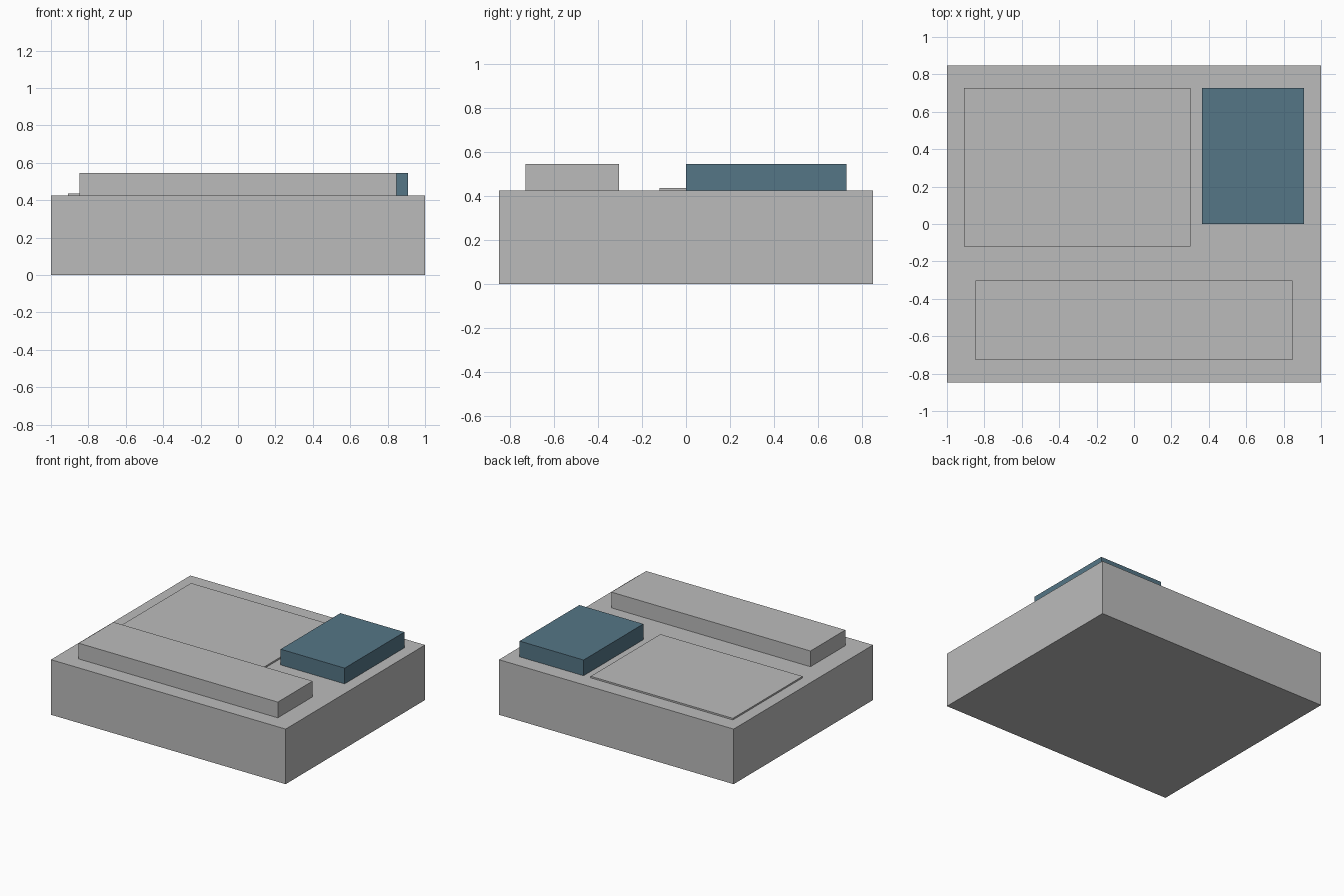
import bpy

if "Cube" in bpy.data.objects:
    bpy.data.objects.remove(bpy.data.objects["Cube"])

U = 1 / 33  # layout module: the base is 66 modules wide


def material(name, rgb):
    m = bpy.data.materials.new(name)
    m.diffuse_color = (*rgb, 1)
    m.use_nodes = True
    m.node_tree.nodes["Principled BSDF"].inputs["Base Color"].default_value = m.diffuse_color
    return m


def box(name, x, y, z, mat):
    """Box spanning the given (min, max) module ranges."""
    spans = (x, y, z)
    bpy.ops.mesh.primitive_cube_add(size=1, location=[(a + b) / 2 * U for a, b in spans])
    ob = bpy.context.object
    ob.name = name
    ob.scale = [(b - a) * U for a, b in spans]
    bpy.ops.object.transform_apply(location=False, rotation=False, scale=True)
    ob.data.materials.append(mat)
    return ob


grey = material("light grey", (0.5, 0.5, 0.5))
blue = material("slate blue", (0.09, 0.18, 0.24))

# Main block
box("base_block", (-33, 33), (-28, 28), (0, 14), grey)
# Long raised bar along the front
box("front_bar", (-28, 28), (-24, -10), (14, 18), grey)
# Thin plate at the back left
box("thin_plate", (-30, 10), (-4, 24), (14, 14.4), grey)
# Raised blue block at the back right
box("blue_block", (12, 30), (0, 24), (14, 18), blue)
